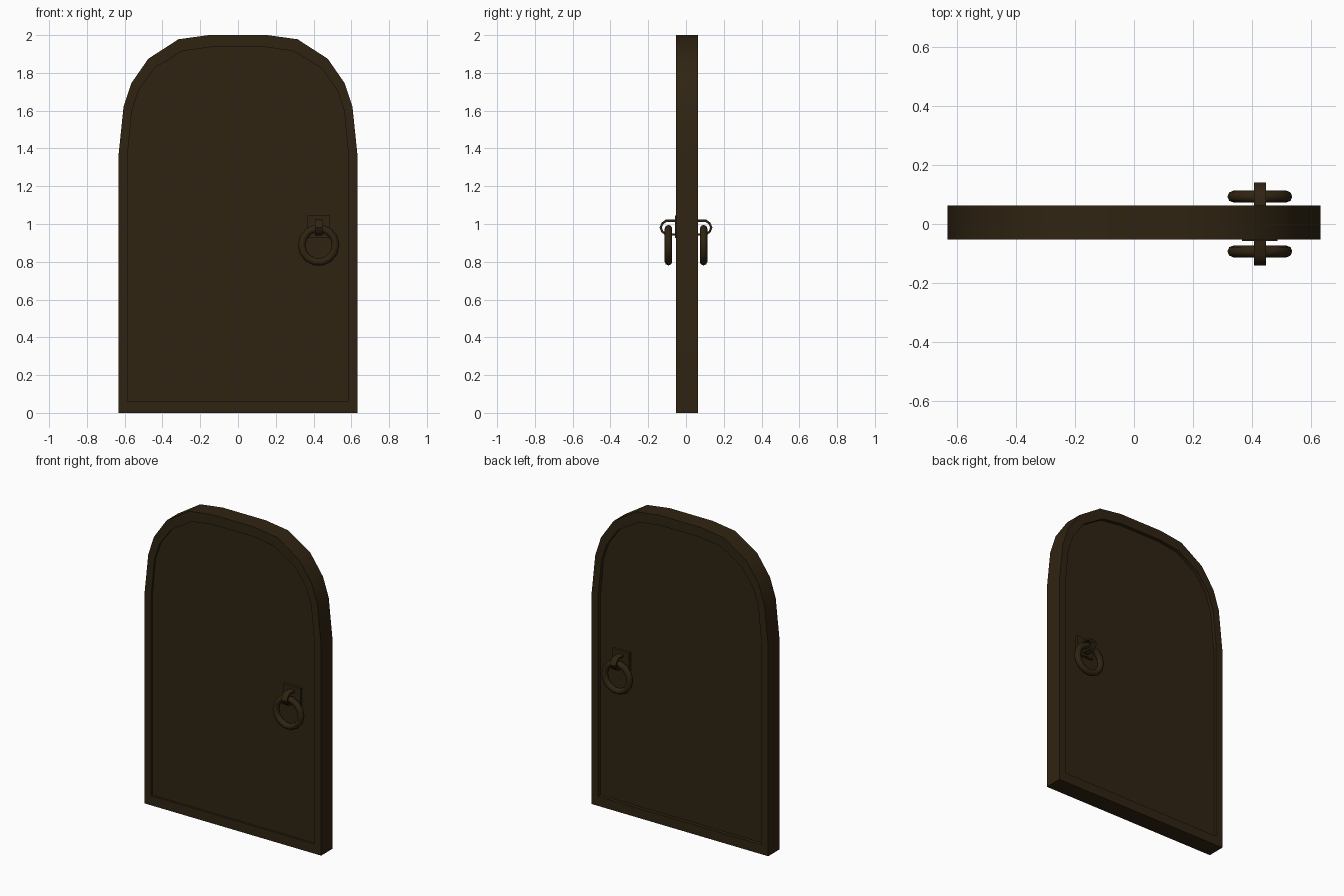
import bpy, bmesh, math

if "Cube" in bpy.data.objects:
    bpy.data.objects.remove(bpy.data.objects["Cube"])

wood = bpy.data.materials.new("dark brown")
wood.diffuse_color = (0.029, 0.0175, 0.006, 1)
wood.use_nodes = True
wood.node_tree.nodes["Principled BSDF"].inputs["Base Color"].default_value = wood.diffuse_color


def make_object(name, bm, angle=30):
    bmesh.ops.recalc_face_normals(bm, faces=bm.faces[:])
    mesh = bpy.data.meshes.new(name)
    bm.to_mesh(mesh)
    bm.free()
    obj = bpy.data.objects.new(name, mesh)
    bpy.context.collection.objects.link(obj)
    mesh.materials.append(wood)
    bpy.ops.object.select_all(action='DESELECT')
    obj.select_set(True)
    bpy.context.view_layer.objects.active = obj
    bpy.ops.object.shade_smooth_by_angle(angle=math.radians(angle))
    return obj


def loft(rings):
    """Skin a list of equal-length point rings and cap both ends."""
    bm = bmesh.new()
    vs = [[bm.verts.new(p) for p in ring] for ring in rings]
    n = len(vs[0])
    for a, b in zip(vs, vs[1:]):
        for i in range(n):
            j = (i + 1) % n
            bm.faces.new((a[i], a[j], b[j], b[i]))
    bm.faces.new(vs[0])
    bm.faces.new(vs[-1])
    return bm


# Arched door: raised border around a recessed panel on both sides
outer = [(0.633, 0), (0.633, 1.36), (0.606, 1.62), (0.565, 1.745),
         (0.475, 1.875), (0.315, 1.978), (0.155, 2.0)]
inner = [(0.586, 0.062), (0.586, 1.35), (0.562, 1.60), (0.525, 1.71),
         (0.442, 1.825), (0.295, 1.915), (0.15, 1.936)]


def arch(half, y):
    full = half + [(-x, z) for x, z in reversed(half)]
    return [(x, y, z) for x, z in full]


FRONT, BACK, PANEL = -0.053, 0.063, 0.04
make_object("door", loft([
    arch(inner, -PANEL), arch(inner, FRONT), arch(outer, FRONT),
    arch(outer, BACK), arch(inner, BACK), arch(inner, PANEL)]))

# Handles on both sides
HX = 0.427
strap_out = [(0.035, 1.023), (0.108, 1.023), (0.130, 1.006), (0.140, 0.981),
             (0.130, 0.956), (0.108, 0.939), (0.035, 0.939)]
strap_in = [(0.035, 1.011), (0.104, 1.011), (0.121, 0.998), (0.128, 0.981),
            (0.121, 0.964), (0.104, 0.951), (0.035, 0.951)]

for side, s in (("front", -1), ("back", 1)):
    # Square mounting plate
    rect = [(-0.06, 0.925), (0.06, 0.925), (0.06, 1.045), (-0.06, 1.045)]
    make_object(side + "_handle_plate", loft(
        [[(HX + x, s * y, z) for x, z in rect] for y in (0.035, 0.058)]))

    # Flat strap that holds the ring
    loop = strap_out + strap_in[::-1]
    make_object(side + "_handle_strap", loft(
        [[(HX + x, s * y, z) for y, z in loop] for x in (-0.02, 0.02)]), 40)

    # Hanging pull ring
    bpy.ops.mesh.primitive_torus_add(
        major_radius=0.09, minor_radius=0.02, major_segments=14,
        minor_segments=8, location=(HX, s * 0.093, 0.888),
        rotation=(math.pi / 2, 0, 0))
    ring = bpy.context.object
    ring.name = side + "_pull_ring"
    ring.data.materials.append(wood)
    bpy.ops.object.shade_smooth_by_angle(angle=math.radians(50))
